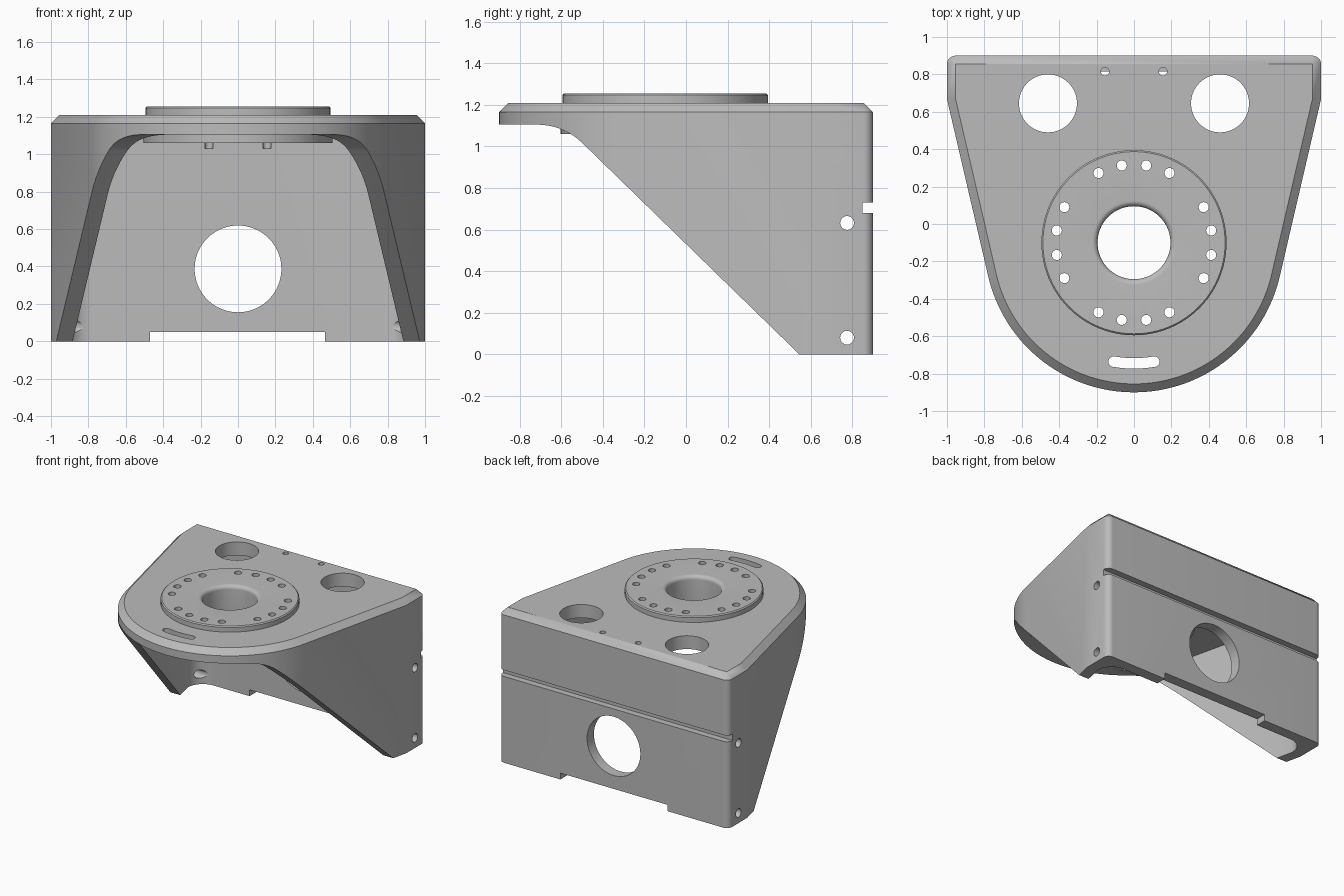
import bpy, bmesh
from math import sin, cos, radians, pi
from mathutils import Vector

if "Cube" in bpy.data.objects:
    bpy.data.objects.remove(bpy.data.objects["Cube"])

CENTRE = -0.1          # y of the round nose and the ring
NOSE, TAPER = 0.8, radians(13.1)
WALL = 0.085
TOP, UNDER = 1.21, 1.105

grey = bpy.data.materials.new("machined_grey")
grey.use_nodes = True
grey.diffuse_color = (0.5, 0.5, 0.5, 1)
grey.node_tree.nodes["Principled BSDF"].inputs["Base Color"].default_value = (0.5, 0.5, 0.5, 1)


def make(name, bm):
    bmesh.ops.remove_doubles(bm, verts=bm.verts, dist=0.0005)
    bmesh.ops.recalc_face_normals(bm, faces=bm.faces)
    mesh = bpy.data.meshes.new(name)
    bm.to_mesh(mesh)
    bm.free()
    mesh.materials.append(grey)
    ob = bpy.data.objects.new(name, mesh)
    bpy.context.collection.objects.link(ob)
    return ob


def loft(bm, loops, closed=False):
    rings = [[bm.verts.new(p) for p in loop] for loop in loops]
    pairs = list(zip(rings, rings[1:]))
    if closed:
        pairs.append((rings[-1], rings[0]))
    else:
        bm.faces.new(rings[0])
        bm.faces.new(rings[-1])
    for a, b in pairs:
        for i in range(len(a)):
            j = (i + 1) % len(a)
            bm.faces.new((a[i], a[j], b[j], b[i]))


def prism(bm, profile, axis, lo, hi):
    """Extrude a 2D profile along an axis from lo to hi."""
    place = {"x": lambda a, b, t: (t, a, b),
             "y": lambda a, b, t: (a, t, b),
             "z": lambda a, b, t: (a, b, t)}[axis]
    loft(bm, [[place(a, b, t) for a, b in profile] for t in (lo, hi)])


def arc(cx, cy, r, a0, a1, n):
    return [(cx + r * cos(a0 + (a1 - a0) * i / n),
             cy + r * sin(a0 + (a1 - a0) * i / n)) for i in range(n + 1)]


def circle(cx, cy, r, n=32):
    return arc(cx, cy, r, 0, 2 * pi, n)[:-1]


def box(a0, a1, b0, b1):
    return [(a0, b0), (a1, b0), (a1, b1), (a0, b1)]


def outline(inset, corner):
    """Plan shape: square back, tapered sides, round nose."""
    side, back, r = 1 - inset, 0.9 - inset, NOSE - inset
    knee = CENTRE + (cos(TAPER) * side - r) / sin(TAPER)
    half = arc(side - corner, back - corner, corner, pi / 2, 0, 10)
    half.append((side, knee))
    half += arc(0, CENTRE, r, -TAPER, -pi / 2, 32)
    return half + [(-x, y) for x, y in reversed(half[:-1])]


def cut(target, bm, name):
    cutter = make(name, bm)
    cutter.hide_render = True
    bpy.context.view_layer.objects.active = target
    mod = target.modifiers.new(name, "BOOLEAN")
    mod.operation, mod.solver, mod.object = "DIFFERENCE", "EXACT", cutter
    bpy.ops.object.modifier_apply(modifier=name)
    bpy.data.objects.remove(cutter)


def smooth(ob):
    bpy.ops.object.select_all(action="DESELECT")
    ob.select_set(True)
    bpy.context.view_layer.objects.active = ob
    bpy.ops.object.shade_smooth_by_angle(angle=radians(25))


# Solid body with a chamfered top edge
bm = bmesh.new()
loft(bm, [[(x, y, z) for x, y in outline(d, c)]
          for d, c, z in ((0, 0.045, 0), (0, 0.045, TOP - 0.045), (0.045, 0, TOP))])
body = make("bracket_body", bm)

# Hollow underside
bm = bmesh.new()
prism(bm, outline(WALL, 0.13), "z", -0.2, UNDER)
cut(body, bm, "cavity_cutter")

# Sloping side walls that sweep up into the nose plate
foot, start = Vector((0.545, 0)), Vector((-0.494, 1.012))
apex, end = Vector((-0.588, UNDER)), Vector((-0.72, UNDER))
sweep = [start * (1 - t) ** 2 + apex * 2 * t * (1 - t) + end * t * t
         for t in (i / 14 for i in range(15))]
low = foot + (foot - start) * 0.2
bm = bmesh.new()
prism(bm, [tuple(p) for p in [low] + sweep] + [(-1.2, UNDER), (-1.2, low.y)], "x", -1.2, 1.2)
cut(body, bm, "slope_cutter")

# Openings in the body
bm = bmesh.new()
prism(bm, circle(0, CENTRE, 0.47, 96), "z", 1, 1.4)          # ring seat
prism(bm, circle(0, 0.387, 0.232, 64), "y", 0.78, 1.1)       # back window
prism(bm, box(-0.47, 0.465, -0.1, 0.05), "y", 0.78, 1.1)     # foot notch
prism(bm, box(-1.2, 1.2, 0.68, 0.73), "y", 0.85, 1.1)        # back groove
slot = arc(0, CENTRE, 0.672, -pi / 2 - 0.17, -pi / 2 + 0.17, 16)
for sign in (1, -1):
    a = -pi / 2 + sign * 0.17
    cap = arc(0.645 * cos(a), CENTRE + 0.645 * sin(a), 0.028,
              a if sign > 0 else a + pi, a + pi if sign > 0 else a + 2 * pi, 10)
    if sign > 0:
        slot = cap
    else:
        slot += arc(0, CENTRE, 0.617, -pi / 2 + 0.17, -pi / 2 - 0.17, 16)[1:-1]
        slot += cap
        slot += arc(0, CENTRE, 0.673, -pi / 2 - 0.17, -pi / 2 + 0.17, 16)[1:-1]
    prism(bm, circle(sign * 0.46, 0.645, 0.155, 64), "z", 1.03, 1.4)
    prism(bm, circle(sign * 0.155, 0.815, 0.022, 20), "z", 1.03, 1.4)
    for z in (0.08, 0.632):
        prism(bm, circle(0.775, z, 0.033), "x", sign * 0.75, sign * 1.2)
prism(bm, slot, "z", 1.03, 1.4)                              # curved nose slot
cut(body, bm, "opening_cutter")
smooth(body)

# Raised ring with a rounded bore, lathed about the vertical axis
rim = 1.255
section = [(0.195, 1.06)] + arc(0.225, rim - 0.03, 0.03, pi, pi / 2, 8)
section += [(0.487, rim), (0.495, rim - 0.008), (0.495, 1.15), (0.505, 1.15), (0.505, 1.06)]
bm = bmesh.new()
steps = 96
loft(bm, [[(r * cos(a), CENTRE + r * sin(a), z) for r, z in section]
          for a in (2 * pi * i / steps for i in range(steps))], closed=True)
ring = make("mounting_ring", bm)

# Bolt holes, four in each quarter
bm = bmesh.new()
for quarter in range(4):
    for angle in (9, 27, 63, 81):
        a = quarter * pi / 2 + radians(angle)
        prism(bm, circle(0.418 * cos(a), CENTRE + 0.418 * sin(a), 0.027, 20), "z", 1, 1.4)
cut(ring, bm, "bolt_cutter")
smooth(ring)
